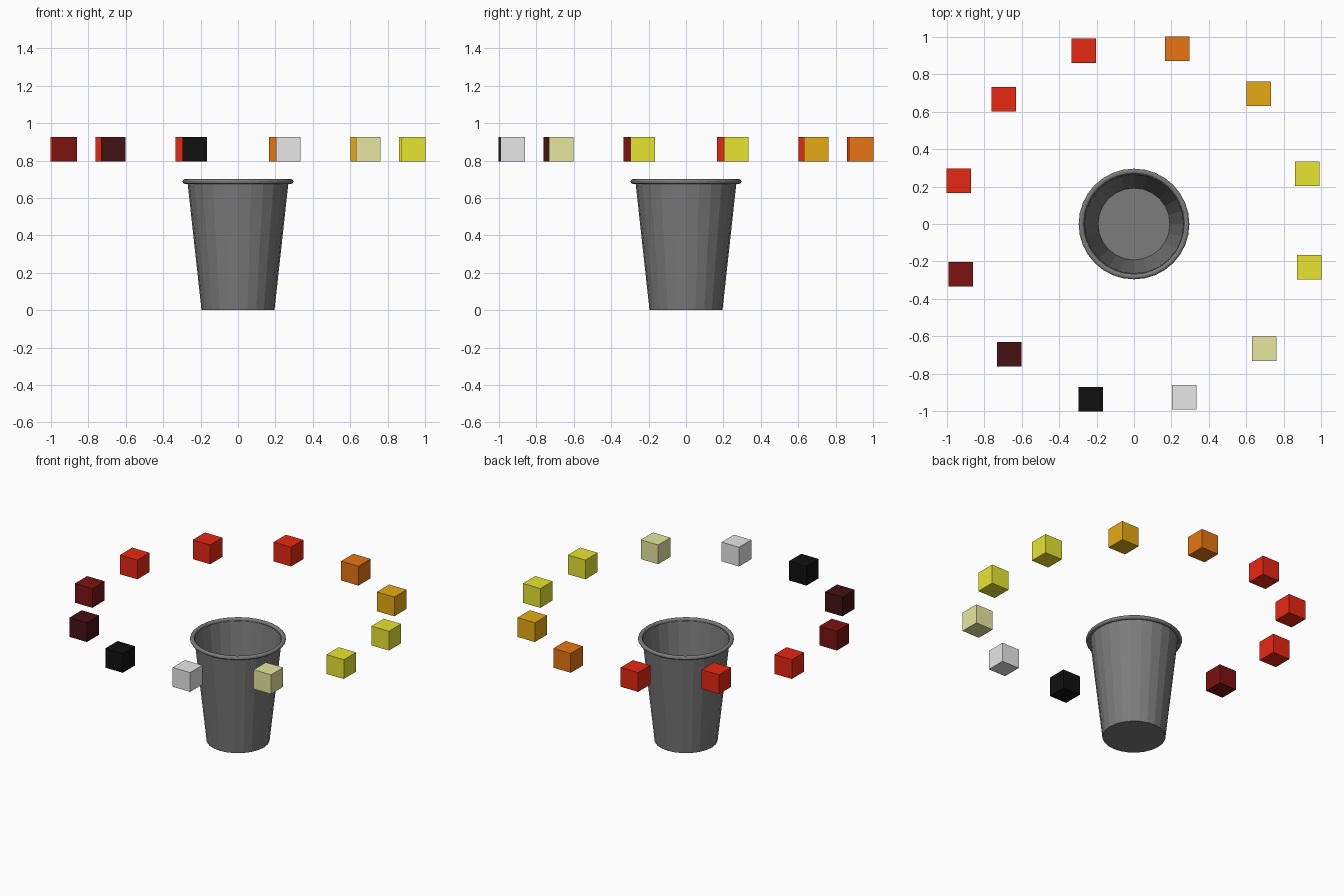
import bpy, bmesh, math

cube = bpy.data.objects.get("Cube")
if cube:
    bpy.data.objects.remove(cube, do_unlink=True)


def material(name, r, g, b):
    m = bpy.data.materials.new(name)
    m.use_nodes = True
    m.diffuse_color = (r, g, b, 1)
    m.node_tree.nodes["Principled BSDF"].inputs["Base Color"].default_value = (r, g, b, 1)
    return m


def finish(name, bm, mat):
    bmesh.ops.recalc_face_normals(bm, faces=bm.faces)
    mesh = bpy.data.meshes.new(name)
    bm.to_mesh(mesh)
    bm.free()
    mesh.materials.append(mat)
    obj = bpy.data.objects.new(name, mesh)
    bpy.context.collection.objects.link(obj)
    return obj


def lathe(name, profile, sides, mat, closed=False):
    """Spin an (r, z) profile around z; a zero radius closes the end."""
    bm = bmesh.new()
    verts = [bm.verts.new((r, 0, z)) for r, z in profile]
    pairs = list(zip(verts, verts[1:] + verts[:1])) if closed else list(zip(verts, verts[1:]))
    edges = [bm.edges.new(p) for p in pairs]
    bmesh.ops.spin(bm, geom=verts + edges, axis=(0, 0, 1), cent=(0, 0, 0),
                   angle=math.tau, steps=sides, use_duplicate=False)
    bmesh.ops.remove_doubles(bm, verts=bm.verts, dist=0.0005)
    return finish(name, bm, mat)


grey = material("bin grey", 0.2, 0.2, 0.2)
red = material("red", 0.8, 0.02, 0.006)
orange = material("orange", 0.8, 0.18, 0.006)
amber = material("amber", 0.8, 0.4, 0.006)
yellow = material("yellow", 0.8, 0.78, 0.03)
khaki = material("khaki", 0.8, 0.8, 0.35)
silver = material("light grey", 0.8, 0.8, 0.8)
black = material("black", 0.005, 0.005, 0.005)
brown = material("dark brown", 0.06, 0.006, 0.006)
maroon = material("dark red", 0.2, 0.006, 0.006)

# Tapered bin with a thin wall and floor
lathe("bin_body", [(0, 0), (0.195, 0), (0.27, 0.685), (0.266, 0.685), (0.192, 0.005), (0, 0.005)],
      24, grey)

# Rolled rim
tube = [(0.282 + 0.014 * math.cos(a), 0.688 + 0.013 * math.sin(a))
        for a in (math.tau * i / 12 for i in range(12))]
lathe("bin_rim", tube, 32, grey, closed=True)

# Ring of floating cubes, counter-clockwise from the left side
colours = [yellow, amber, orange, red, red, red,
           maroon, brown, black, silver, khaki, yellow]
for i, mat in enumerate(colours):
    a = math.radians(16.2 + 30 * i)
    bm = bmesh.new()
    bmesh.ops.create_cube(bm, size=0.131)
    bmesh.ops.translate(bm, verts=bm.verts,
                        vec=(0.965 * math.cos(a), 0.965 * math.sin(a), 0.86))
    finish(f"ring_cube_{i + 1}", bm, mat)
